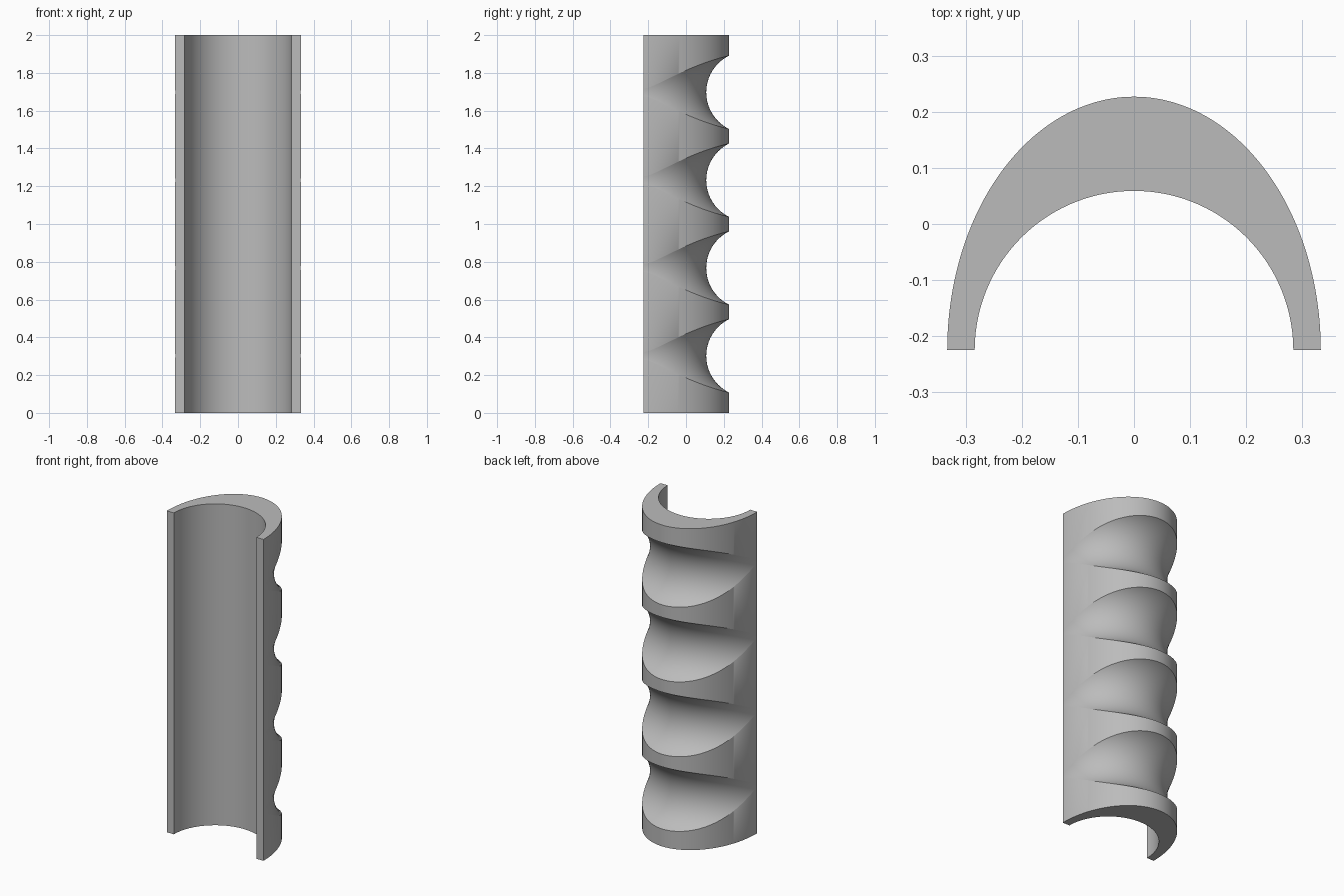
import bpy
import bmesh
from math import sin, cos, pi, sqrt, radians

cube = bpy.data.objects.get("Cube")
if cube:
    bpy.data.objects.remove(cube, do_unlink=True)

HEIGHT = 2.0
AXIS_Y = -0.225               # centre of the bore
HALF_W, DEPTH = 0.333, 0.452  # outer half ellipse
BORE = 0.284                  # inner half circle
FLOOR = 0.332                 # radius at the bottom of each finger groove
GROOVE_R = 0.216              # radius of the groove's round section
GROOVES = [0.302 + 0.465 * i for i in range(4)]
COLUMNS, STEPS = 128, 24


def shell_radius(a):
    return 1 / sqrt((cos(a) / HALF_W) ** 2 + (sin(a) / DEPTH) ** 2)


def outer_points(a):
    """Radius and height up one column of the outside, dipping into each groove."""
    shell = shell_radius(a)
    dip = max(shell - FLOOR, 0)
    half = max(sqrt(dip * (2 * GROOVE_R - dip)), 0.012)
    points = [(shell, 0)]
    for centre in GROOVES:
        for k in range(STEPS + 1):
            dz = -half * cos(pi * k / STEPS)
            groove = FLOOR + GROOVE_R - sqrt(GROOVE_R ** 2 - dz ** 2)
            points.append((min(shell, groove), centre + dz))
    points.append((shell, HEIGHT))
    return points


# Half sleeve: one closed section per angle, joined to its neighbour
bm = bmesh.new()
columns = []
for i in range(COLUMNS + 1):
    a = pi * i / COLUMNS
    section = outer_points(a) + [(BORE, HEIGHT), (BORE, 0)]
    columns.append([bm.verts.new((r * cos(a), AXIS_Y + r * sin(a), z))
                    for r, z in section])
for left, right in zip(columns, columns[1:]):
    for j in range(len(left)):
        k = (j + 1) % len(left)
        bm.faces.new((left[j], right[j], right[k], left[k]))

# Flat front edges
bm.faces.new(columns[0])
bm.faces.new(columns[-1])
bmesh.ops.recalc_face_normals(bm, faces=bm.faces)

mesh = bpy.data.meshes.new("grip_sleeve")
bm.to_mesh(mesh)
bm.free()
grip = bpy.data.objects.new("grip_sleeve", mesh)
bpy.context.collection.objects.link(grip)

# Plain grey
grey = bpy.data.materials.new("plain_grey")
grey.use_nodes = True
colour = (0.5, 0.5, 0.5, 1)
grey.diffuse_color = colour
grey.node_tree.nodes["Principled BSDF"].inputs["Base Color"].default_value = colour
mesh.materials.append(grey)

bpy.ops.object.select_all(action="DESELECT")
grip.select_set(True)
bpy.context.view_layer.objects.active = grip
bpy.ops.object.shade_smooth_by_angle(angle=radians(30))
